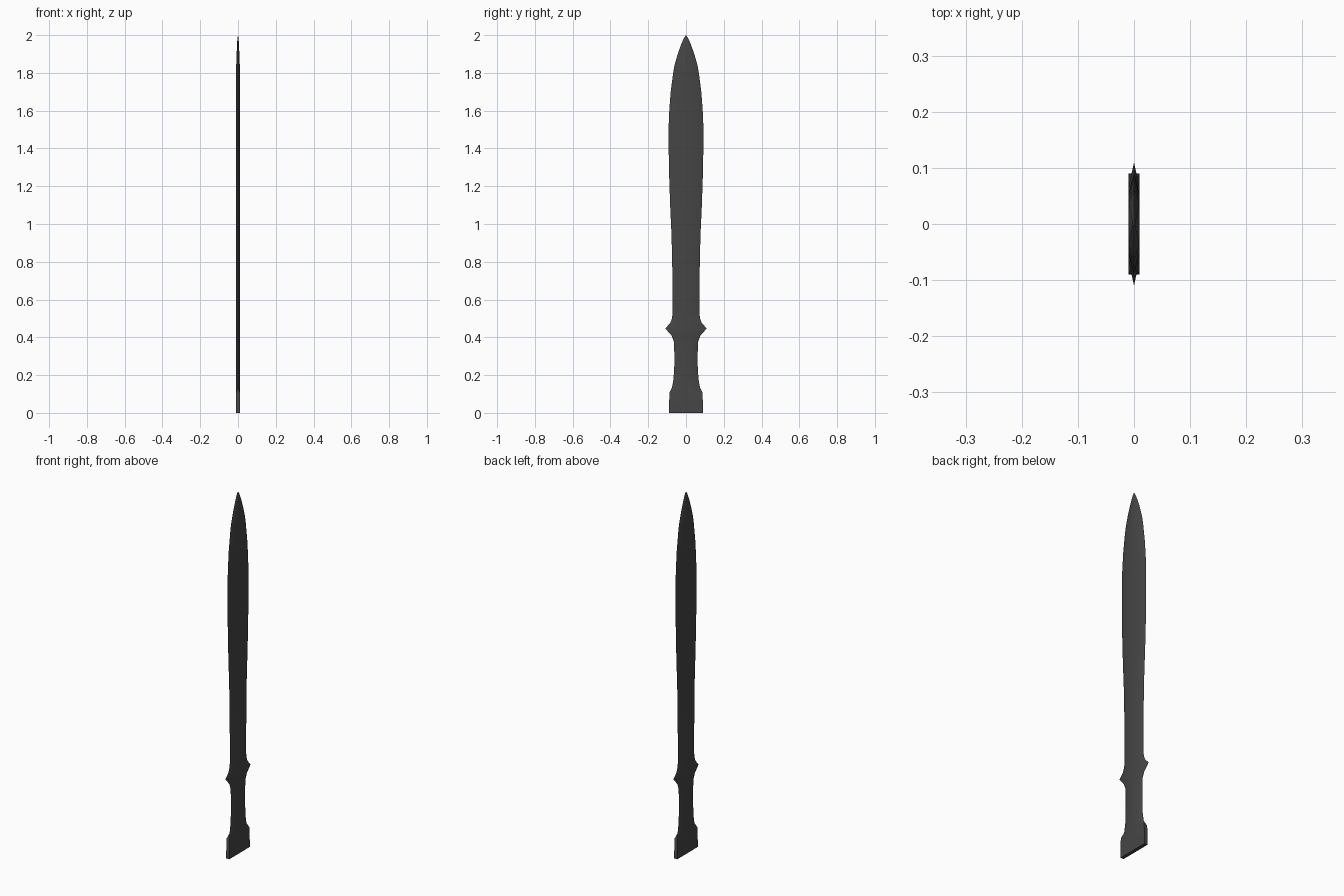
import bpy, bmesh, math

if "Cube" in bpy.data.objects:
    bpy.data.objects.remove(bpy.data.objects["Cube"])

# Stations along the sword: height, half width
POMMEL = [(0.0, 0.09), (0.108, 0.088)]
UPPER = [(0.135, 0.074), (0.18, 0.066), (0.25, 0.062), (0.32, 0.062),
         (0.38, 0.065), (0.41, 0.077), (0.447, 0.11), (0.475, 0.084),
         (0.5, 0.074), (0.53, 0.071), (0.8, 0.073), (0.95, 0.077),
         (1.1, 0.084), (1.25, 0.089), (1.4, 0.092), (1.52, 0.092),
         (1.61, 0.088), (1.7, 0.081), (1.8, 0.068), (1.84, 0.061),
         (1.9, 0.044), (1.95, 0.026), (1.985, 0.011)]
T = 0.0095


def section(bm, z, w, t, edge):
    """Eight-point flat section: thick core, edges thinned to `edge`."""
    core = w * 0.6
    pts = [(t, -core), (edge, -w), (-edge, -w), (-t, -core),
           (-t, core), (-edge, w), (edge, w), (t, core)]
    return [bm.verts.new((x, y, z)) for x, y in pts]


def build(name, stations, tip=None):
    bm = bmesh.new()
    rings = [section(bm, *s) for s in stations]
    for a, b in zip(rings, rings[1:]):
        for i in range(8):
            j = (i + 1) % 8
            bm.faces.new((a[i], a[j], b[j], b[i]))
    bm.faces.new(rings[0])
    if tip:
        point = bm.verts.new((0, 0, tip))
        for i in range(8):
            bm.faces.new((rings[-1][i], rings[-1][(i + 1) % 8], point))
    bmesh.ops.remove_doubles(bm, verts=bm.verts, dist=1e-5)
    bmesh.ops.recalc_face_normals(bm, faces=bm.faces)
    mesh = bpy.data.meshes.new(name)
    bm.to_mesh(mesh)
    bm.free()
    obj = bpy.data.objects.new(name, mesh)
    bpy.context.collection.objects.link(obj)
    bpy.context.view_layer.objects.active = obj
    obj.select_set(True)
    bpy.ops.object.shade_smooth_by_angle(angle=math.radians(30))
    obj.select_set(False)
    return obj


# One-piece sword: square-sided pommel, then sharp-edged grip, guard and blade
stations = [(z, w, T, T) for z, w in POMMEL]
for z, w in UPPER:
    thick = T if z < 1.86 else T * (0.25 + 0.75 * (2.0 - z) / 0.14)
    stations.append((z, w, thick, 0.0))
sword = build("sword", stations, tip=2.0)

# Dark metal
mat = bpy.data.materials.new("dark_metal")
mat.diffuse_color = (0.06, 0.06, 0.06, 1)
mat.use_nodes = True
mat.node_tree.nodes["Principled BSDF"].inputs["Base Color"].default_value = mat.diffuse_color
sword.data.materials.append(mat)
